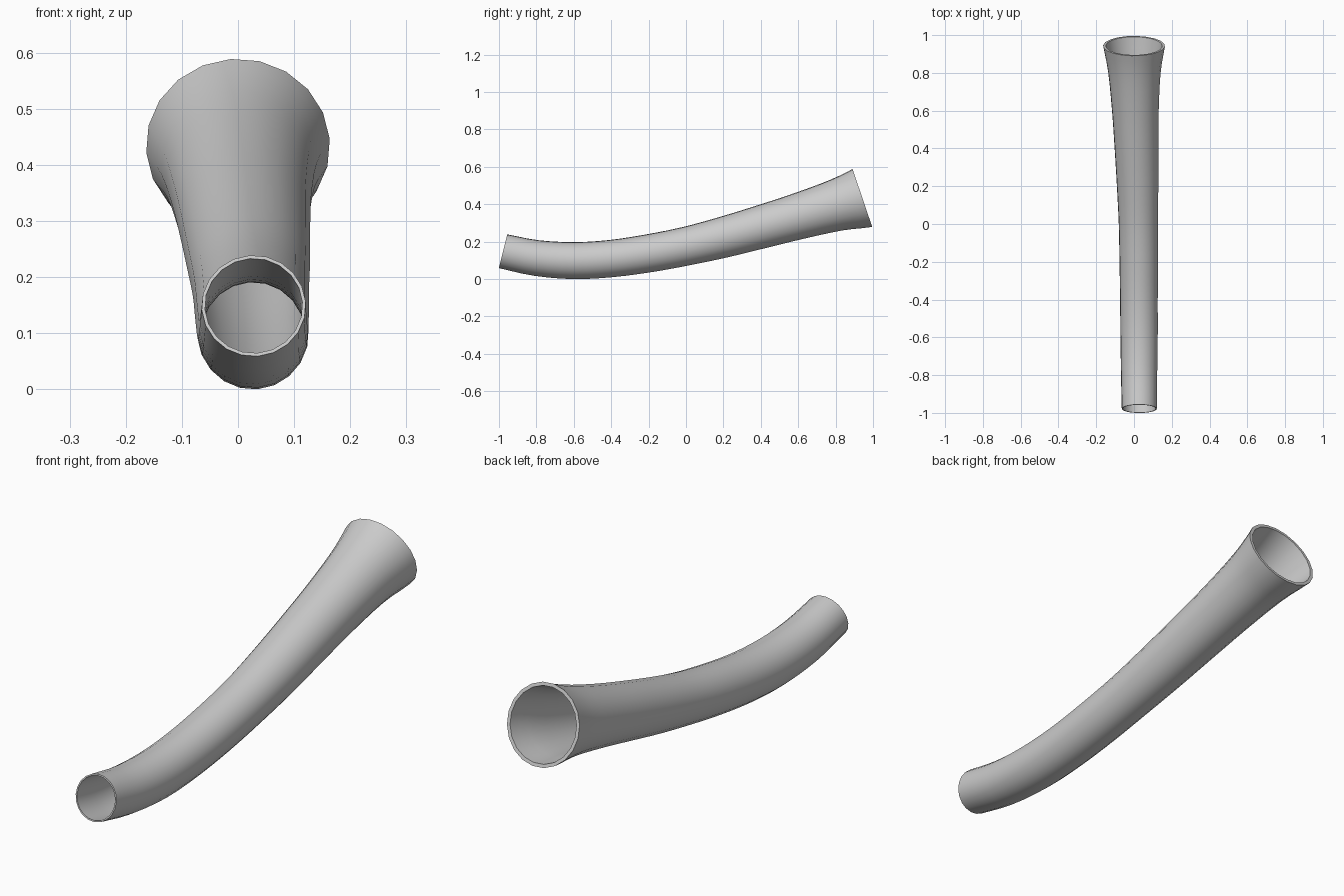
import bpy, bmesh, math
from mathutils import Vector

if "Cube" in bpy.data.objects:
    bpy.data.objects.remove(bpy.data.objects["Cube"])

SIDES, STEPS = 20, 3
PHASE = math.radians(4.5)

# Centreline stations: x, y, z, radius, wall thickness
stations = [Vector(s) for s in [
    (0.028, -0.978, 0.151, 0.093, 0.006),
    (0.027, -0.80, 0.115, 0.096, 0.006),
    (0.027, -0.60, 0.101, 0.099, 0.007),
    (0.026, -0.40, 0.112, 0.100, 0.007),
    (0.025, -0.20, 0.140, 0.102, 0.008),
    (0.023, 0.00, 0.178, 0.104, 0.008),
    (0.019, 0.20, 0.226, 0.110, 0.009),
    (0.013, 0.40, 0.281, 0.116, 0.010),
    (0.007, 0.60, 0.338, 0.124, 0.011),
    (0.002, 0.80, 0.396, 0.139, 0.012),
    (0.000, 0.943, 0.436, 0.164, 0.014)]]


def smooth_path(pts):
    """Catmull-Rom samples along the stations."""
    ext = [2 * pts[0] - pts[1]] + pts + [2 * pts[-1] - pts[-2]]
    out = []
    for i in range(1, len(ext) - 2):
        p0, p1, p2, p3 = ext[i - 1:i + 3]
        for k in range(STEPS):
            t = k / STEPS
            out.append(0.5 * (2 * p1 + (p2 - p0) * t
                              + (2 * p0 - 5 * p1 + 4 * p2 - p3) * t * t
                              + (3 * p1 - p0 - 3 * p2 + p3) * t ** 3))
    return out + [pts[-1]]


path = smooth_path(stations)
bm = bmesh.new()


def ring(i, inset):
    a, b = path[max(i - 1, 0)], path[min(i + 1, len(path) - 1)]
    tan = Vector((0, b[1] - a[1], b[2] - a[2])).normalized()
    # End cuts follow the slant of the two openings
    if i == 0:
        tan = Vector((0, 0.970, -0.243))
    elif i == len(path) - 1:
        tan = Vector((0, 0.947, 0.321))
    up = Vector((0, -tan.z, tan.y))
    p = path[i]
    r = p[3] - (p[4] if inset else 0)
    c = Vector((p[0], p[1], p[2]))
    angles = [PHASE + 2 * math.pi * k / SIDES for k in range(SIDES)]
    return [bm.verts.new(c + r * (Vector((math.cos(q), 0, 0)) + up * math.sin(q)))
            for q in angles]


# Outer skin out, inner skin back, closed into a loop by the two rims
n = len(path)
rings = [ring(i, False) for i in range(n)] + [ring(i, True) for i in reversed(range(n))]
for j, a in enumerate(rings):
    b = rings[(j + 1) % len(rings)]
    for k in range(SIDES):
        m = (k + 1) % SIDES
        bm.faces.new((a[k], a[m], b[m], b[k]))
bmesh.ops.recalc_face_normals(bm, faces=bm.faces[:])

# Rest the lowest point on the ground
low = min(v.co.z for v in bm.verts)
bmesh.ops.translate(bm, verts=bm.verts[:], vec=(0, 0, -low))

mesh = bpy.data.meshes.new("flared_tube")
bm.to_mesh(mesh)
bm.free()
tube = bpy.data.objects.new("flared_tube", mesh)
bpy.context.collection.objects.link(tube)
bpy.context.view_layer.objects.active = tube
tube.select_set(True)
bpy.ops.object.shade_smooth_by_angle(angle=math.radians(40))
